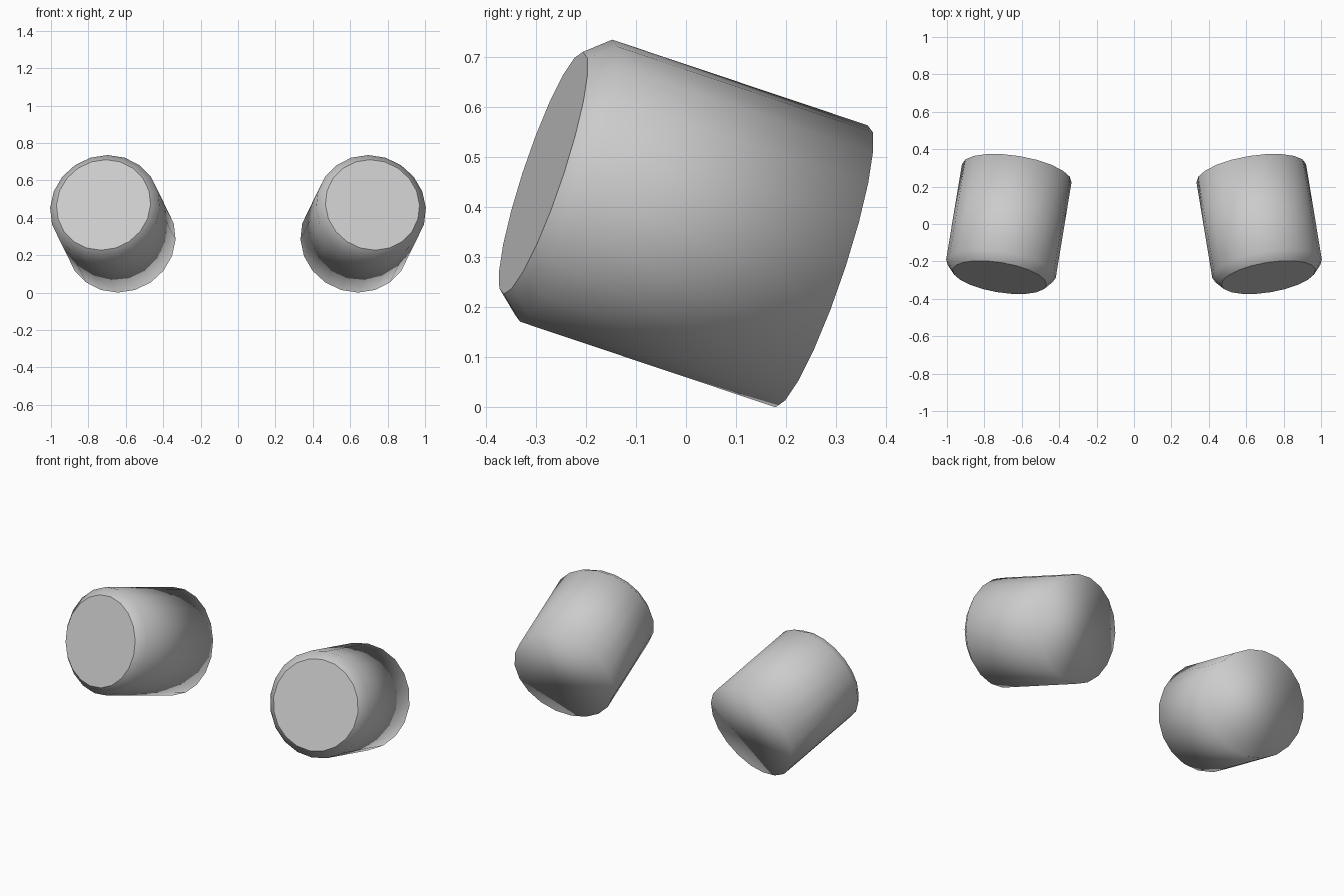
import bpy, bmesh, math
from mathutils import Vector, Matrix

if "Cube" in bpy.data.objects:
    bpy.data.objects.remove(bpy.data.objects["Cube"])

SIDES = 20
# (distance from the back end, radius): back rim, shoulder, chamfered front rim
PROFILE = [(0.0, 0.297), (0.545, 0.297), (0.594, 0.255)]
BACK_CENTRE = Vector((0.627, 0.271, 0.282))
FORWARD = Vector((0.155, -0.937, 0.314)).normalized()


def make_barrel(name, side):
    """Tilted cylinder with a chamfered front; side is -1 (left) or 1 (right)."""
    mirror = Vector((side, 1, 1))
    axis = FORWARD * mirror
    u = Vector((0, 0, 1)).cross(axis).normalized()
    v = axis.cross(u)
    start = BACK_CENTRE * mirror
    bm = bmesh.new()
    rings = []
    for dist, radius in PROFILE:
        ring = []
        for i in range(SIDES):
            a = 2 * math.pi * i / SIDES
            ring.append(bm.verts.new(start + axis * dist
                                     + (u * math.cos(a) + v * math.sin(a)) * radius))
        rings.append(ring)
    # side walls
    for lo, hi in zip(rings, rings[1:]):
        for i in range(SIDES):
            j = (i + 1) % SIDES
            bm.faces.new((lo[i], lo[j], hi[j], hi[i]))
    # end caps: the back blends softly into the wall, the front stays flat
    bm.faces.new(rings[0][::-1])
    front = bm.faces.new(rings[-1])
    for f in bm.faces:
        f.smooth = f is not front
    bmesh.ops.recalc_face_normals(bm, faces=bm.faces[:])
    mesh = bpy.data.meshes.new(name)
    bm.to_mesh(mesh)
    bm.free()
    obj = bpy.data.objects.new(name, mesh)
    bpy.context.collection.objects.link(obj)
    return obj


# Mirrored pair
make_barrel("left_barrel", -1)
make_barrel("right_barrel", 1)
